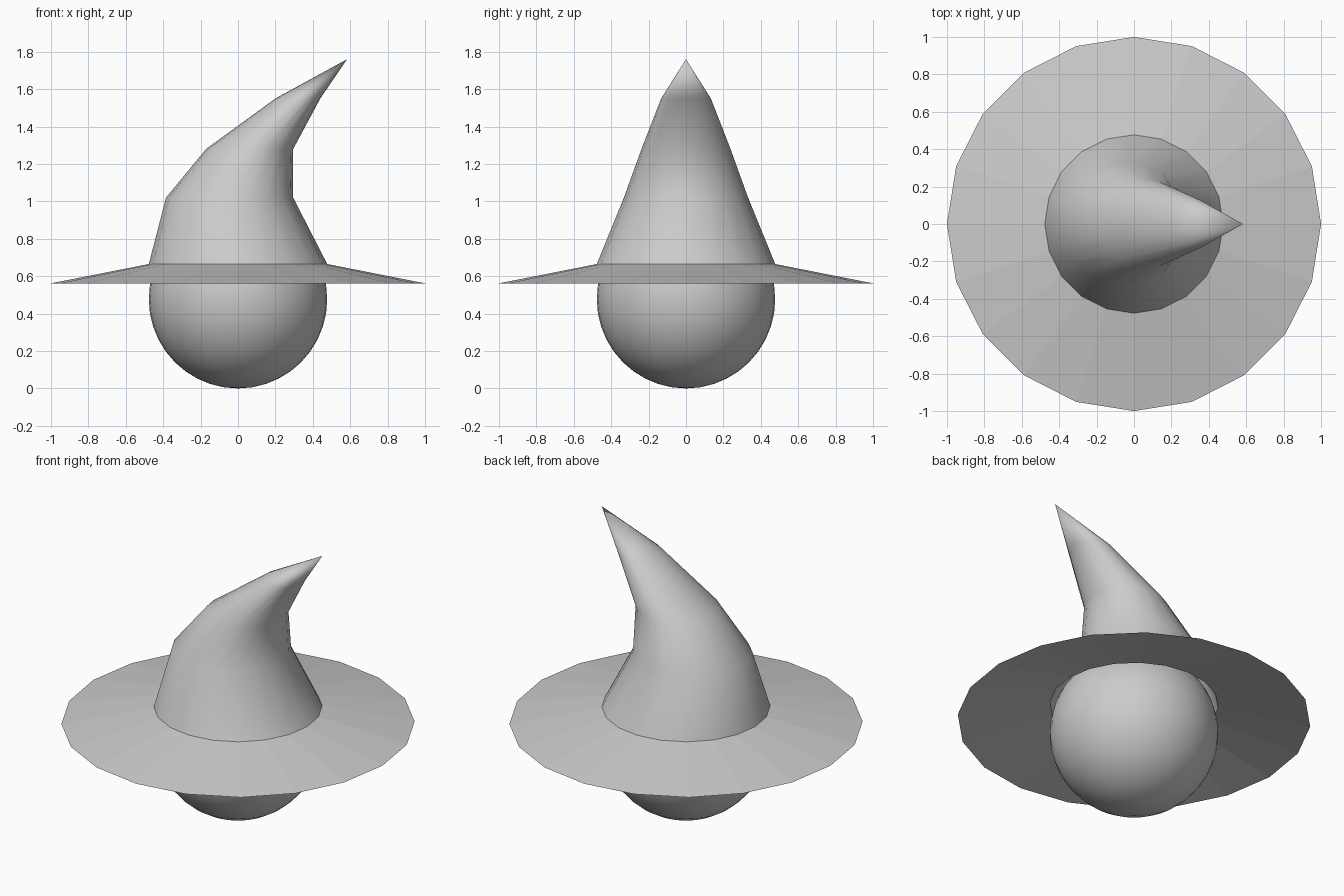
import bpy, bmesh, math

if "Cube" in bpy.data.objects:
    bpy.data.objects.remove(bpy.data.objects["Cube"])

SIDES = 20


def loft(name, rings, tip=None, smooth=True):
    """Skin horizontal elliptical rings (centre x, z, x radius, y radius), optionally to a tip."""
    bm = bmesh.new()
    loops = []
    for cx, z, rx, ry in rings:
        loops.append([bm.verts.new((cx + rx * math.cos(2 * math.pi * i / SIDES),
                                    ry * math.sin(2 * math.pi * i / SIDES), z))
                      for i in range(SIDES)])
    for a, b in zip(loops, loops[1:]):
        for i in range(SIDES):
            j = (i + 1) % SIDES
            bm.faces.new((a[i], a[j], b[j], b[i]))
    if tip:
        t = bm.verts.new(tip)
        for i in range(SIDES):
            bm.faces.new((loops[-1][i], loops[-1][(i + 1) % SIDES], t))
    for f in bm.faces:
        f.smooth = smooth
    mesh = bpy.data.meshes.new(name)
    bm.to_mesh(mesh)
    bm.free()
    ob = bpy.data.objects.new(name, mesh)
    bpy.context.collection.objects.link(ob)
    return ob


# Round head
bpy.ops.mesh.primitive_uv_sphere_add(segments=40, ring_count=20, radius=0.477,
                                     location=(0, 0, 0.477))
bpy.context.object.name = "head"
bpy.ops.object.shade_smooth()

# Thin sloping hat brim
loft("hat_brim", [(0, 0.562, 1.0, 1.0), (0, 0.665, 0.477, 0.477)], smooth=False)

# Bent, pointed hat crown, open underneath
loft("hat_crown", [(0, 0.665, 0.477, 0.477),
                   (-0.045, 1.02, 0.34, 0.332),
                   (0.062, 1.28, 0.233, 0.238),
                   (0.32, 1.55, 0.12, 0.133)], tip=(0.583, 0, 1.76))
